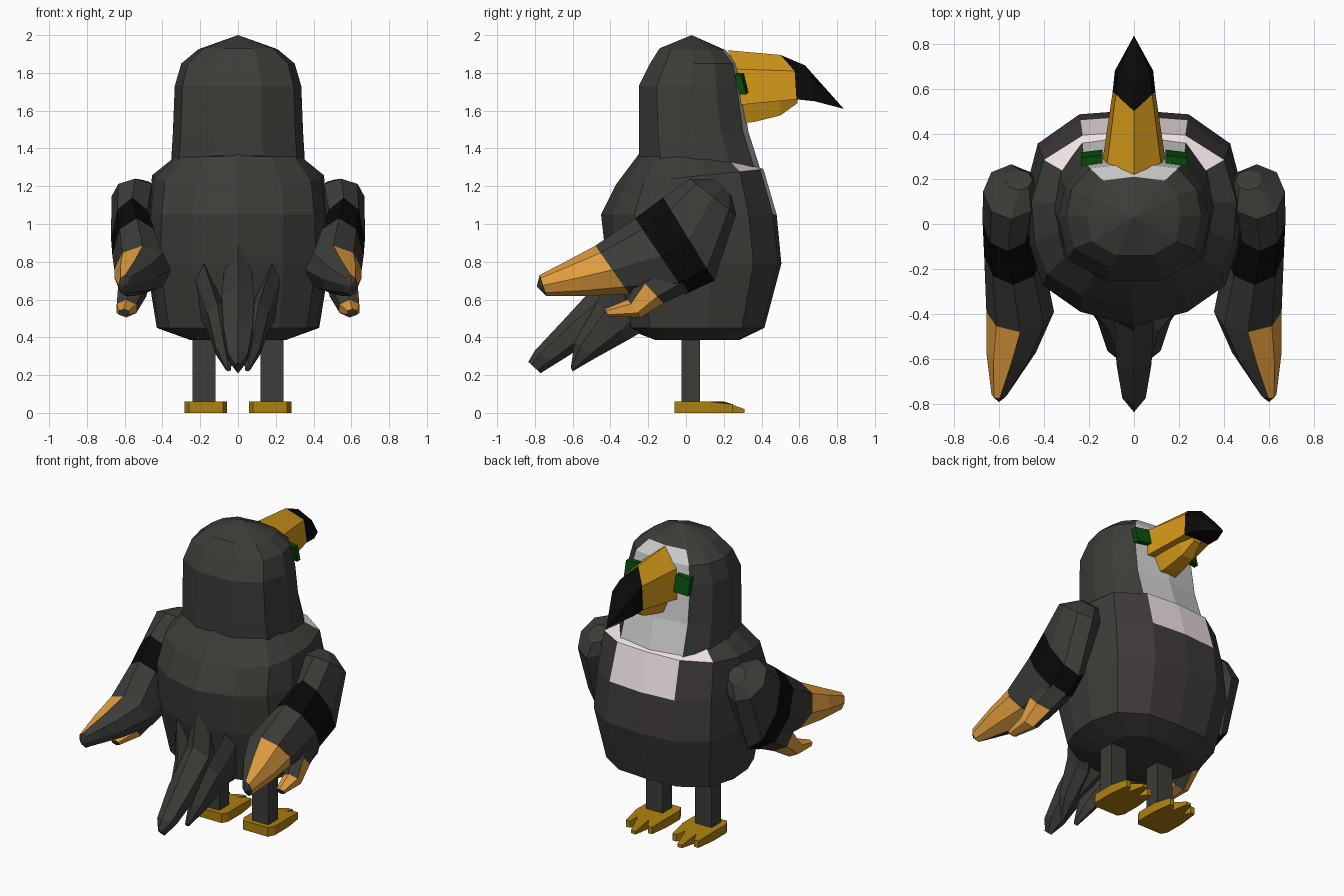
import bpy, bmesh, math
from mathutils import Vector

if "Cube" in bpy.data.objects:
    bpy.data.objects.remove(bpy.data.objects["Cube"])


def mat(name, r, g, b):
    m = bpy.data.materials.new(name)
    m.diffuse_color = (r, g, b, 1)
    m.use_nodes = True
    m.node_tree.nodes["Principled BSDF"].inputs["Base Color"].default_value = m.diffuse_color
    return m


DARK = mat("dark_grey", .045, .045, .04)
BLACK = mat("black", .003, .003, .003)
FACE = mat("pale_grey", .56, .56, .56)
WHITE = mat("pinkish_white", .85, .75, .77)
CHEST = mat("chest_grey", .05, .043, .045)
BEAK = mat("beak_yellow", .65, .31, .01)
WING = mat("wing_orange", .75, .34, .05)
FOOT = mat("foot_yellow", .42, .22, .005)
GREEN = mat("green", .002, .07, .004)


def loft(name, rings, mats, pick=None, apex=None, mirror=False):
    """Skin equal-length rings with flat quads; pick(i, j, centre) gives the material slot."""
    bm = bmesh.new()
    vs = [[bm.verts.new(p) for p in r] for r in rings]
    n = len(rings[0])
    for i in range(len(rings) - 1):
        for j in range(n):
            k = (j + 1) % n
            f = bm.faces.new((vs[i][j], vs[i][k], vs[i + 1][k], vs[i + 1][j]))
            if pick:
                f.material_index = pick(i, j, f.calc_center_median())
    bm.faces.new(vs[0])
    if apex:
        tip = bm.verts.new(apex)
        for j in range(n):
            f = bm.faces.new((vs[-1][j], vs[-1][(j + 1) % n], tip))
            if pick:
                f.material_index = pick(len(rings) - 1, j, f.calc_center_median())
    else:
        f = bm.faces.new(vs[-1])
        if pick:
            f.material_index = pick(len(rings) - 1, 0, f.calc_center_median())
    bmesh.ops.recalc_face_normals(bm, faces=bm.faces)
    me = bpy.data.meshes.new(name)
    bm.to_mesh(me)
    bm.free()
    for m in mats:
        me.materials.append(m)
    ob = bpy.data.objects.new(name, me)
    bpy.context.collection.objects.link(ob)
    if mirror:
        ob.modifiers.new("mirror", 'MIRROR').use_mirror_merge = False
    return ob


def symmetric(half):
    """Close a right-hand half outline by mirroring it across x = 0."""
    return half + [(-x, y) for x, y in reversed(half) if x > 0]


def level(unit, zb, zf, yb, yf, hx):
    """Ring from a unit outline; height runs from zb at the back to zf at the front."""
    return [(u * hx, (yb + yf) / 2 + v * (yf - yb) / 2,
             (zb + zf) / 2 + v * (zf - zb) / 2) for u, v in unit]


def oval(up, low, x, w, n=8):
    """Feather cross-section between two (y, z) edge points with half width w."""
    a, b = Vector((x, *up)), Vector((x, *low))
    c, h = (a + b) / 2, (a - b) / 2
    return [c + h * math.cos(t) + Vector((w * math.sin(t), 0, 0))
            for t in (2 * math.pi * i / n for i in range(n))]


# Body
body_unit = symmetric([(0, 1), (.5, .96), (.88, .68), (1, .2), (.97, -.25),
                       (.85, -.62), (.5, -.87), (0, -1)])
body_rings = [level(body_unit, *r) for r in (
    (.385, .385, -.16, .28, .25), (.45, .45, -.33, .415, .43),
    (.79, .79, -.42, .505, .485), (1.05, 1.05, -.45, .48, .475),
    (1.21, 1.29, -.37, .41, .455), (1.37, 1.33, -.25, .32, .345))]


def body_colour(i, j, c):
    if i == 3 and abs(c.x) < .24 and c.y > .3:
        return 1
    if i == 4 and c.y > .2:
        return 1
    return 2 if c.y > .25 else 0


loft("body", body_rings, [DARK, WHITE, CHEST], body_colour)

# Head with pale face
head_unit = symmetric([(0, 1), (.65, .9), (.92, .5), (1, 0), (.88, -.65), (.37, -1)])
head_rings = [level(head_unit, *r) for r in (
    (1.36, 1.27, -.25, .40, .355), (1.47, 1.49, -.25, .33, .345),
    (1.73, 1.73, -.25, .295, .335), (1.85, 1.85, -.19, .27, .30),
    (1.93, 1.92, -.14, .21, .21))]
loft("head", head_rings, [DARK, FACE],
     lambda i, j, c: int(i < 4 and abs(c.x) < .2 and c.y > .12), apex=(0, .03, 2.0))


# Hooked upper beak
def beak_ring(yt, zt, yb, zm, zb, w):
    return [(0, yt, zt), (w * .85, yb - .01, zm), (w, yb, zb),
            (-w, yb, zb), (-w * .85, yb - .01, zm)]


loft("upper_beak", [beak_ring(.22, 1.92, .28, 1.82, 1.63, .14),
                    beak_ring(.5, 1.895, .585, 1.81, 1.66, .095),
                    beak_ring(.63, 1.84, .68, 1.77, 1.65, .085)],
     [BEAK, BLACK], lambda i, j, c: int(i > 0), apex=(0, .835, 1.61))

# Lower beak
loft("lower_beak", [[(-w, y, zt), (w, y, zt), (w * .6, y, zb), (-w * .6, y, zb)]
                    for y, zt, zb, w in ((.26, 1.66, 1.53, .10), (.36, 1.66, 1.54, .09),
                                         (.5, 1.67, 1.575, .07), (.59, 1.67, 1.64, .04))],
     [BEAK])

# Eyes
loft("eyes", [[(.14, y, 1.695), (.235, y - .012, 1.685),
               (.235, y - .037, 1.79), (.14, y - .025, 1.80)] for y in (.295, .33)],
     [GREEN], mirror=True)

# Wings: shoulder, black band, orange tip
wing = [oval(*r) for r in (
    ((.15, 1.235), (.24, 1.15), .51, .06), ((.02, 1.24), (.265, 1.05), .545, .125),
    ((-.12, 1.14), (.15, .70), .56, .112), ((-.27, 1.03), (0, .63), .535, .13),
    ((-.48, .885), (-.30, .63), .505, .15), ((-.62, .81), (-.52, .62), .545, .11),
    ((-.775, .73), (-.74, .62), .597, .035))]


def wing_colour(i, j, c):
    if i == 2:
        return 1
    return 2 if i in (4, 5) and j < 4 else 0


loft("wings", wing, [DARK, BLACK, WING], wing_colour, apex=(.6, -.79, .67), mirror=True)

# Short feathers under the wings
loft("lower_wing_feathers", [oval(*r, 6) for r in (
    ((-.1, .85), (.03, .65), .54, .09), ((-.25, .72), (-.12, .58), .56, .085),
    ((-.31, .60), (-.24, .505), .59, .06), ((-.43, .55), (-.41, .51), .605, .03))],
    [DARK, WING], lambda i, j, c: int(i == 2 or (i == 1 and j in (1, 2))), mirror=True)

# Tail: long centre feather and two side feathers
loft("tail_centre", [oval(*r, 6) for r in (
    ((-.44, .89), (-.22, .5), 0, .08), ((-.475, .68), (-.3, .44), 0, .10),
    ((-.65, .49), (-.53, .36), 0, .09), ((-.8, .33), (-.69, .26), 0, .06),
    ((-.835, .27), (-.77, .21), 0, .015))], [DARK])
loft("tail_sides", [oval(*r, 6) for r in (
    ((-.39, .79), (-.2, .45), .18, .05), ((-.475, .58), (-.3, .39), .11, .06),
    ((-.59, .37), (-.48, .29), .075, .05), ((-.61, .24), (-.6, .22), .05, .015))],
    [DARK], mirror=True)

# Legs
loft("legs", [[(.12, -.025, z), (.24, -.025, z), (.24, .075, z), (.12, .075, z)]
              for z in (.05, .5)], [DARK], mirror=True)

# Feet with three toes
outline = [(.08, -.06), (.26, -.06), (.282, -.02), (.282, .12), (.265, .25), (.235, .25),
           (.215, .2), (.187, .31), (.153, .31), (.135, .2), (.105, .25), (.075, .25),
           (.058, .12), (.058, -.02)]
loft("feet", [[(x, y, 0) for x, y in outline],
              [(x, y, .02 if y > .3 else .045 if y > .22 else .06) for x, y in outline]],
     [FOOT], mirror=True)
